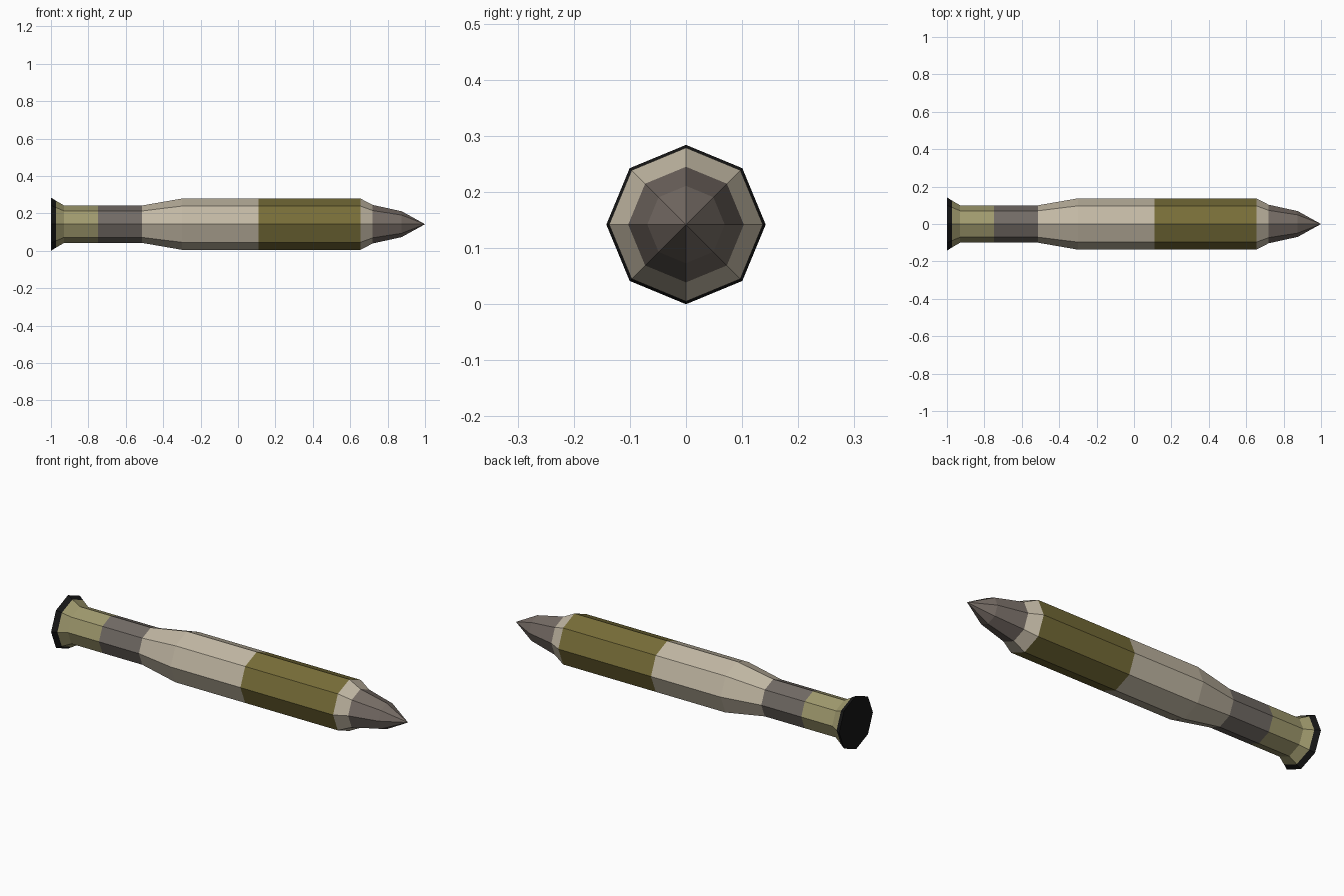
import bpy, bmesh, math

if "Cube" in bpy.data.objects:
    bpy.data.objects.remove(bpy.data.objects["Cube"])

SIDES = 8
AXIS_Z = 0.142


def srgb(r, g, b):
    lin = [((c / 255 + 0.055) / 1.055) ** 2.4 if c > 10 else c / 3294 for c in (r, g, b)]
    return (*lin, 1.0)


COLOURS = {
    "black": srgb(22, 22, 22),
    "khaki": srgb(160, 154, 110),
    "warm_grey": srgb(114, 107, 101),
    "beige": srgb(194, 184, 164),
    "olive": srgb(119, 109, 56),
    "nose_grey": srgb(118, 108, 101),
}
MATS = {}
for name, col in COLOURS.items():
    MATS[name] = bpy.data.materials.new(name)
    MATS[name].diffuse_color = col


def lathe(name, start, bands):
    """Eight-sided body along x; bands = (x, radius, colour of the band ending there)."""
    bm = bmesh.new()
    used = list(dict.fromkeys(b[2] for b in bands))

    def ring(x, r):
        if r == 0:
            return [bm.verts.new((x, 0, AXIS_Z))] * SIDES
        return [bm.verts.new((x, r * math.cos(a), AXIS_Z + r * math.sin(a)))
                for a in (2 * math.pi * i / SIDES for i in range(SIDES))]

    prev = ring(*start)
    bm.faces.new(prev).material_index = 0
    for x, r, colour in bands:
        cur = ring(x, r)
        for i in range(SIDES):
            j = (i + 1) % SIDES
            quad = list(dict.fromkeys((prev[i], prev[j], cur[j], cur[i])))
            bm.faces.new(quad).material_index = used.index(colour)
        prev = cur
    bmesh.ops.recalc_face_normals(bm, faces=bm.faces)
    mesh = bpy.data.meshes.new(name)
    bm.to_mesh(mesh)
    bm.free()
    for colour in used:
        mesh.materials.append(MATS[colour])
    obj = bpy.data.objects.new(name, mesh)
    bpy.context.collection.objects.link(obj)
    return obj


# Whole shell, from the flared black base to the pointed nose
lathe("rocket_shell", (-1.0, 0.142), [
    (-0.974, 0.126, "black"),      # base rim
    (-0.93, 0.10, "khaki"),        # flare
    (-0.748, 0.10, "khaki"),       # tail tube
    (-0.513, 0.10, "warm_grey"),   # grey tail section
    (-0.30, 0.137, "beige"),       # shoulder
    (0.11, 0.137, "beige"),        # body
    (0.655, 0.137, "olive"),       # painted band
    (0.72, 0.103, "beige"),        # front taper
    (0.875, 0.069, "nose_grey"),   # nose
    (1.0, 0.0, "nose_grey"),       # tip
])

for m in bpy.data.materials:
    if m.users and not m.is_grease_pencil:
        m.use_nodes = True
        m.node_tree.nodes["Principled BSDF"].inputs["Base Color"].default_value = m.diffuse_color
